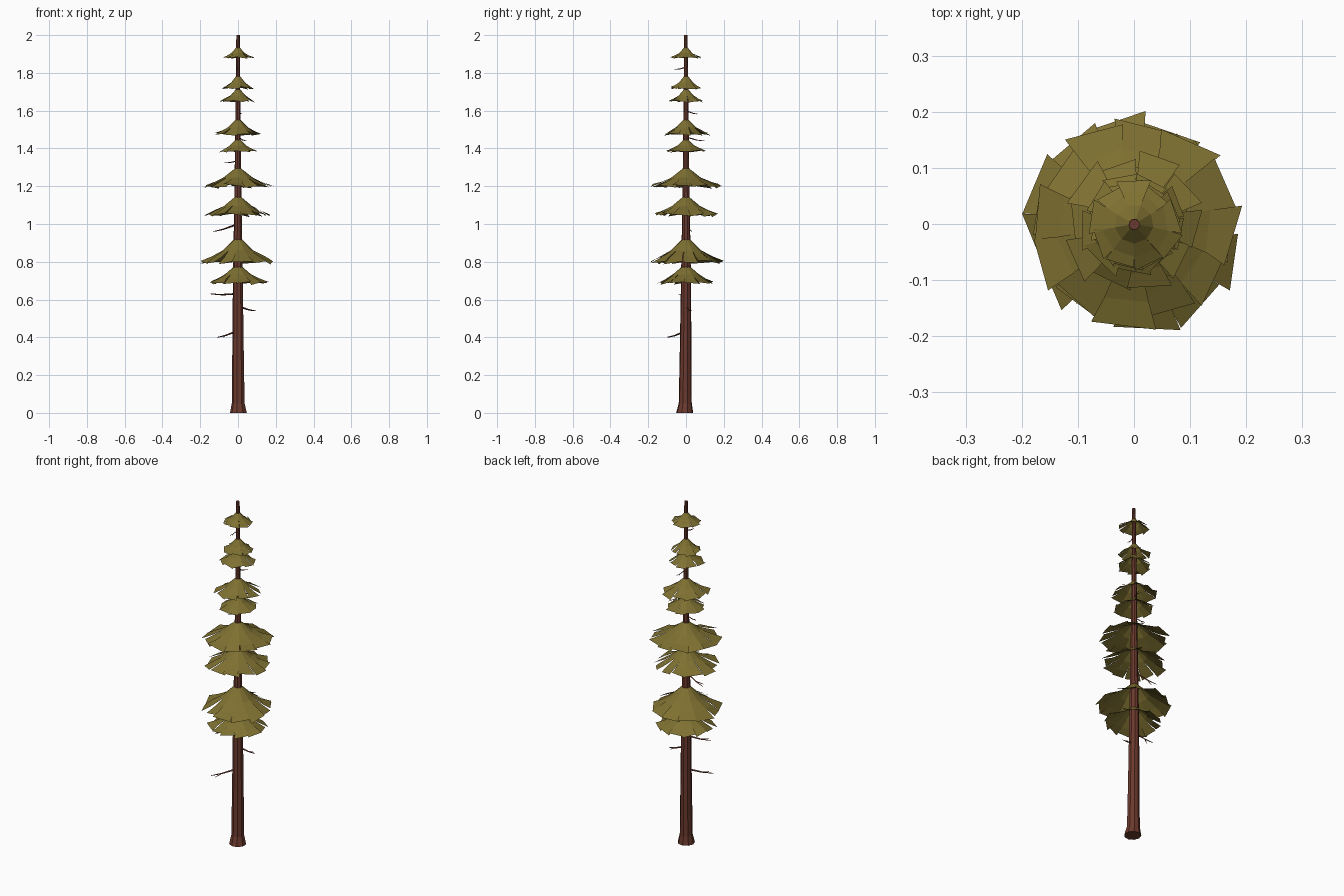
import bpy, bmesh, math, random
from mathutils import Vector

if "Cube" in bpy.data.objects:
    bpy.data.objects.remove(bpy.data.objects["Cube"])

random.seed(7)


def make_material(name, rgb):
    m = bpy.data.materials.new(name)
    m.diffuse_color = (*rgb, 1)
    m.use_nodes = True
    m.node_tree.nodes["Principled BSDF"].inputs["Base Color"].default_value = m.diffuse_color
    return m


BARK = make_material("red brown bark", (0.15, 0.042, 0.027))
NEEDLES = make_material("olive needles", (0.21, 0.163, 0.031))


def finish(bm, name, mat):
    mesh = bpy.data.meshes.new(name)
    bm.to_mesh(mesh)
    bm.free()
    mesh.materials.append(mat)
    ob = bpy.data.objects.new(name, mesh)
    bpy.context.collection.objects.link(ob)
    return ob


def tube(bm, points, radii, sides, axis=None):
    """Tapered tube along points, capped at both ends."""
    rings = []
    for i, p in enumerate(points):
        d = axis or (points[min(i + 1, len(points) - 1)] - points[max(i - 1, 0)])
        q = d.to_track_quat('Z', 'Y')
        rings.append([bm.verts.new(p + q @ Vector((
            radii[i] * math.cos(math.tau * k / sides),
            radii[i] * math.sin(math.tau * k / sides), 0))) for k in range(sides)])
    for a, b in zip(rings, rings[1:]):
        for k in range(sides):
            j = (k + 1) % sides
            bm.faces.new((a[k], a[j], b[j], b[k]))
    bm.faces.new(rings[0][::-1])
    bm.faces.new(rings[-1])


# Trunk with flared foot
TRUNK = [(0, .046, -.007), (.05, .035, -.004), (.35, .031, -.002), (.7, .027, 0),
         (1.05, .021, 0), (1.4, .016, 0), (1.7, .0125, 0), (2.0, .0095, -.001)]
bm = bmesh.new()
tube(bm, [Vector((-y * .5, y, z)) for z, r, y in TRUNK], [r for z, r, y in TRUNK],
     9, Vector((0, 0, 1)))
finish(bm, "trunk", BARK)


# Foliage skirts: a steep collar that splits into ragged, drooping fronds
def skirt(name, top, rim, r, n):
    bm = bmesh.new()
    drop = top - rim
    phase = random.uniform(0, math.tau)
    step = math.tau / n

    def vert(rad, ang, h):
        return bm.verts.new((rad * math.cos(ang), rad * math.sin(ang), rim + drop * h))

    collar = [vert(.009, phase + step * k, 1.0) for k in range(n)]
    shoulder = [vert(r * .42, phase + step * k, .46) for k in range(n)]
    for k in range(n):
        j = (k + 1) % n
        bm.faces.new((collar[k], shoulder[k], shoulder[j], collar[j]))
        # one frond per sector, widened, tilted and cut to its own length
        a0, a1 = phase + step * k, phase + step * (k + 1)
        length = r * random.uniform(.86, 1.03)
        skew = random.uniform(-.06, .06)
        tilt = random.uniform(-.09, .09)
        sag = random.uniform(-.06, .05)
        w = step * random.uniform(-.05, .1)
        m0 = vert(length * .74, a0 - w * .5, .19 + tilt * .5)
        m1 = vert(length * .74, a1 + w * .5, .19 - tilt * .5)
        e0 = vert(length * (1 + skew), a0 - w + skew * .6, sag + tilt)
        e1 = vert(length * (1 - skew), a1 + w + skew * .6, sag - tilt)
        bm.faces.new((shoulder[k], m0, m1, shoulder[j]))
        bm.faces.new((m0, e0, e1, m1))
    finish(bm, name, NEEDLES)


SKIRTS = [(.785, .69, .165, 12), (.93, .80, .195, 12), (1.15, 1.05, .175, 12),
          (1.30, 1.20, .187, 12), (1.45, 1.385, .108, 10), (1.555, 1.475, .13, 10),
          (1.715, 1.65, .098, 9), (1.785, 1.718, .09, 9), (1.935, 1.88, .083, 9)]
for i, (top, rim, r, n) in enumerate(SKIRTS):
    skirt(f"foliage_skirt_{i + 1}", top, rim, r, n)

# Bare twigs: base height and tip position
TWIGS = [(.435, (-.11, -.095, .40)), (.565, (.095, .02, .54)), (.63, (-.145, -.02, .63)),
         (1.0, (-.13, .03, .96)), (1.335, (-.072, .01, 1.325)), (1.46, (.045, .098, 1.44)),
         (1.60, (.02, .062, 1.583)), (1.83, (-.01, -.06, 1.82))]
bm = bmesh.new()
for z, tip in TWIGS:
    tip = Vector(tip)
    base = Vector((0, 0, z))
    mid = base.lerp(tip, .6) + Vector((0, 0, -.004))
    thick = .0055 if z < 1.1 else .0035
    tube(bm, [base, mid, tip], [thick, thick * .7, thick * .3], 4)
    # small side shoot
    d = tip - base
    side = Vector((-d.y, d.x, 0)) * .16
    tube(bm, [mid, mid + d * .25 + side], [thick * .55, thick * .25], 4)
finish(bm, "bare_twigs", BARK)
